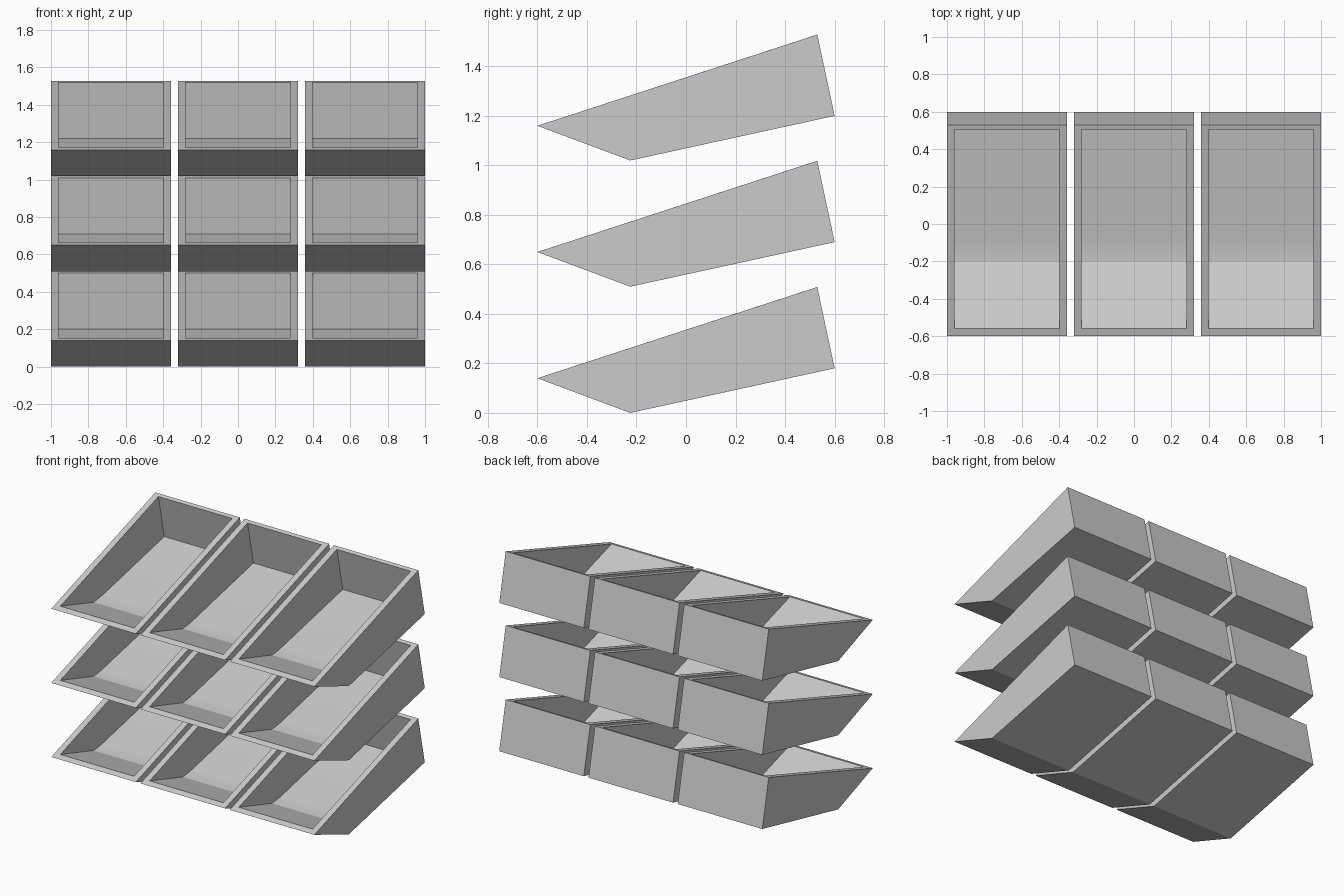
import bpy, bmesh, math

cube = bpy.data.objects.get("Cube")
if cube:
    bpy.data.objects.remove(cube, do_unlink=True)

grey = bpy.data.materials.new("light grey plastic")
grey.use_nodes = True
color = (0.6, 0.6, 0.6, 1)
grey.diffuse_color = color
grey.node_tree.nodes["Principled BSDF"].inputs["Base Color"].default_value = color

WIDTH, WALL = 0.643, 0.041
PITCH_X, PITCH_Z = 0.6785, 0.5095

# Side profiles (y, z), from the front lip under the tray to the back lip
outer = [(-0.6, 0.14), (-0.225, 0.0), (0.6, 0.18), (0.53, 0.508)]
floor_curve = []
for i in range(6):
    t = 0.12 * i / 5
    floor_curve.append((-0.2 + t, 0.0425 + 0.05 * t + 0.7 * t * t))
inner = [(-0.56, 0.153)] + floor_curve + [(0.569, 0.2), (0.505, 0.5)]


def open_shell(bm, profile, half):
    """Extrude a profile across x, leaving the top open; return lip corners."""
    left, right = [[bm.verts.new((x, y, z)) for y, z in profile] for x in (half, -half)]
    for i in range(len(profile) - 1):
        bm.faces.new((left[i], left[i + 1], right[i + 1], right[i]))
    bm.faces.new(left)
    bm.faces.new(right[::-1])
    return [left[0], left[-1], right[-1], right[0]]


# One hollow bin: outer shell, inner cavity and the rim joining them
bm = bmesh.new()
lip_out = open_shell(bm, outer, WIDTH / 2)
lip_in = open_shell(bm, inner, WIDTH / 2 - WALL)
for i in range(4):
    j = (i + 1) % 4
    bm.faces.new((lip_out[i], lip_out[j], lip_in[j], lip_in[i]))
bmesh.ops.recalc_face_normals(bm, faces=bm.faces)

# Only the curved crease of the floor is smooth
for face in bm.faces:
    face.smooth = True
for edge in bm.edges:
    edge.smooth = edge.calc_face_angle(0) < math.radians(10)
mesh = bpy.data.meshes.new("storage_bin")
bm.to_mesh(mesh)
bm.free()
mesh.materials.append(grey)

# Three rows of three bins
for row, level in enumerate(("bottom", "middle", "top")):
    for col, side in enumerate(("right", "center", "left")):
        bin_obj = bpy.data.objects.new(f"{level}_{side}_bin", mesh)
        bin_obj.location = ((col - 1) * PITCH_X, 0, row * PITCH_Z)
        bpy.context.collection.objects.link(bin_obj)
